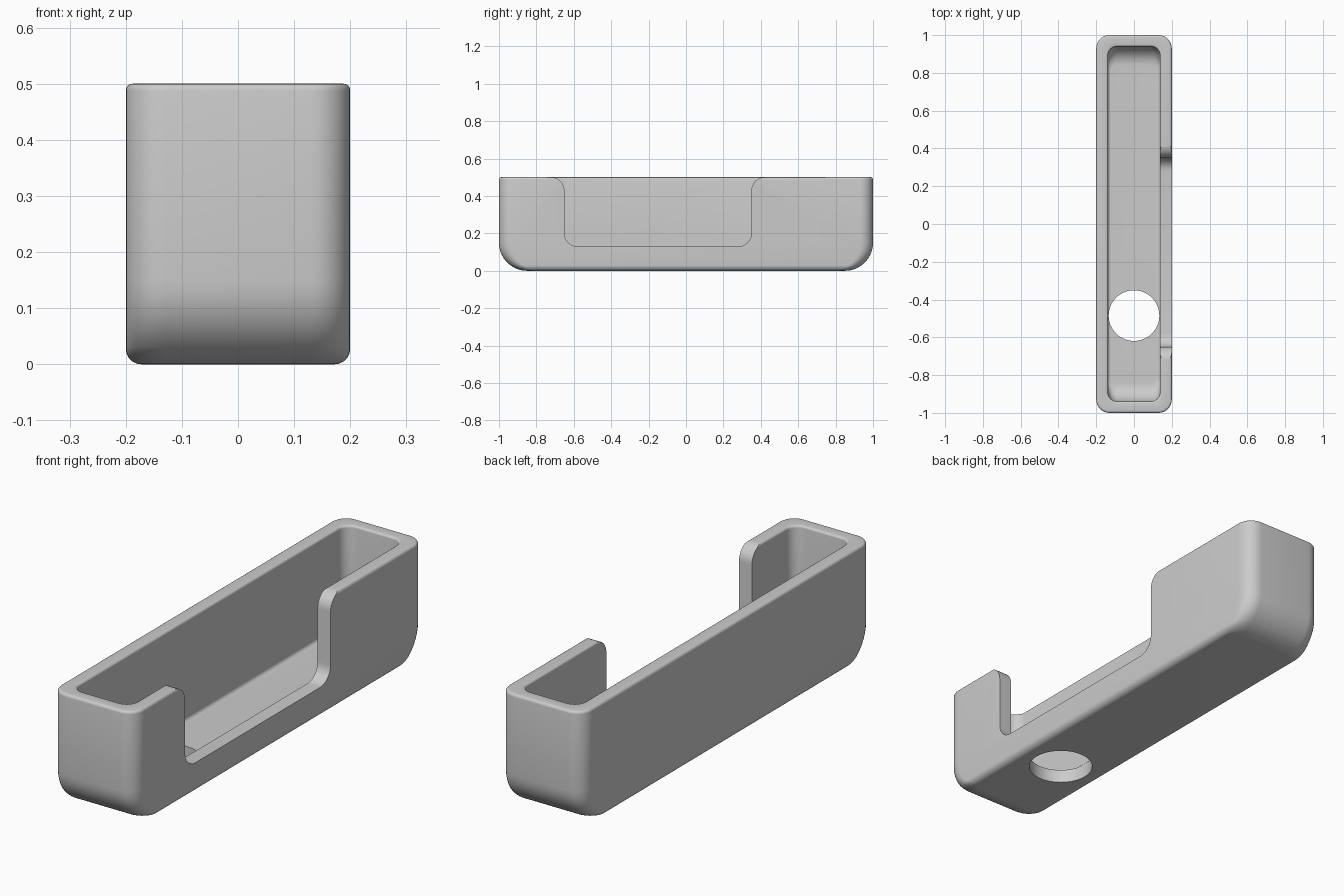
import bpy, bmesh
from math import sin, cos, pi, sqrt

if "Cube" in bpy.data.objects:
    bpy.data.objects.remove(bpy.data.objects["Cube"])

grey = bpy.data.materials.new("matte grey")
grey.use_nodes = True
colour = (0.6, 0.6, 0.6, 1)
grey.diffuse_color = colour
grey.node_tree.nodes["Principled BSDF"].inputs["Base Color"].default_value = colour


def rounded_rect(hx, hy, r, z, n=8):
    """Counter-clockwise outline with rounded corners."""
    pts = []
    for q, (sx, sy) in enumerate([(1, 1), (-1, 1), (-1, -1), (1, -1)]):
        for i in range(n + 1):
            a = (q + i / n) * pi / 2
            pts.append((sx * (hx - r) + r * cos(a), sy * (hy - r) + r * sin(a), z))
    return pts


def inset(r, h):
    """How far a fillet of radius r pulls in at height h."""
    return 0 if h >= r else r - sqrt(r * r - (r - h) ** 2)


def shell_rings(hx, hy, corner, base, side_r, end_r, lip, top=0.5):
    """Outlines rising from a filleted base to a softened lip (lip < 0 flares out)."""
    heights = {round(r * (1 - cos(i * pi / 20)), 5)
               for r in (side_r, end_r) for i in range(11)}
    rings = []
    for h in sorted(heights):
        dx, dy = inset(side_r, h), inset(end_r, h)
        rings.append(rounded_rect(hx - dx, hy - dy, corner - dx, base + h))
    b = abs(lip)
    for i in range(5):
        a = i * pi / 8
        d = lip * (1 - cos(a))
        rings.append(rounded_rect(hx - d, hy - d, corner - d, top - b + b * sin(a)))
    return rings


def make_object(name, bm):
    bmesh.ops.recalc_face_normals(bm, faces=bm.faces)
    mesh = bpy.data.meshes.new(name)
    bm.to_mesh(mesh)
    bm.free()
    mesh.materials.append(grey)
    ob = bpy.data.objects.new(name, mesh)
    bpy.context.collection.objects.link(ob)
    return ob


# Tray: outside wall, over the lip, down the cavity
outer = shell_rings(0.2, 1.0, 0.07, 0, 0.028, 0.15, 0.012)
inner = shell_rings(0.138, 0.94, 0.05, 0.06, 0.015, 0.1, -0.01)
bm = bmesh.new()
loops = [[bm.verts.new(p) for p in ring] for ring in outer + inner[::-1]]
for a, b in zip(loops, loops[1:]):
    for i in range(len(a)):
        j = (i + 1) % len(a)
        bm.faces.new((a[i], a[j], b[j], b[i]))
bm.faces.new(loops[0][::-1])
bm.faces.new(loops[-1])
tray = make_object("tray", bm)

# Side notch cutter: rounded lower corners, upper corners flaring outward
mid, half, low, r = -0.15, 0.5, 0.13, 0.07
side = []
for i in range(9):
    a = i * pi / 16
    side.append((half - r + r * sin(a), low + r - r * cos(a)))
for i in range(9):
    a = i * pi / 16
    side.append((half + r - r * cos(a), 0.5 - r + r * sin(a)))
side.append((half + r, 0.6))
outline = side + [(-y, z) for y, z in side[::-1]]
bm = bmesh.new()
face = bm.faces.new([bm.verts.new((0.05, mid + y, z)) for y, z in outline])
ext = bmesh.ops.extrude_face_region(bm, geom=[face])
bmesh.ops.translate(bm, vec=(0.25, 0, 0),
                    verts=[v for v in ext["geom"] if isinstance(v, bmesh.types.BMVert)])
notch = make_object("notch_cutter", bm)

# Round floor hole cutter
bm = bmesh.new()
bmesh.ops.create_cone(bm, cap_ends=True, segments=64, radius1=0.134, radius2=0.134, depth=0.3)
bmesh.ops.translate(bm, vec=(0, -0.485, 0), verts=bm.verts)
hole = make_object("hole_cutter", bm)

# Cut, then shade
bpy.context.view_layer.objects.active = tray
for cutter in (notch, hole):
    cutter.hide_render = True
    mod = tray.modifiers.new("cut", "BOOLEAN")
    mod.operation, mod.solver, mod.object = "DIFFERENCE", "EXACT", cutter
    bpy.ops.object.modifier_apply(modifier=mod.name)
    bpy.data.objects.remove(cutter)
bpy.ops.object.select_all(action="DESELECT")
tray.select_set(True)
bpy.ops.object.shade_smooth_by_angle(angle=pi / 6)
